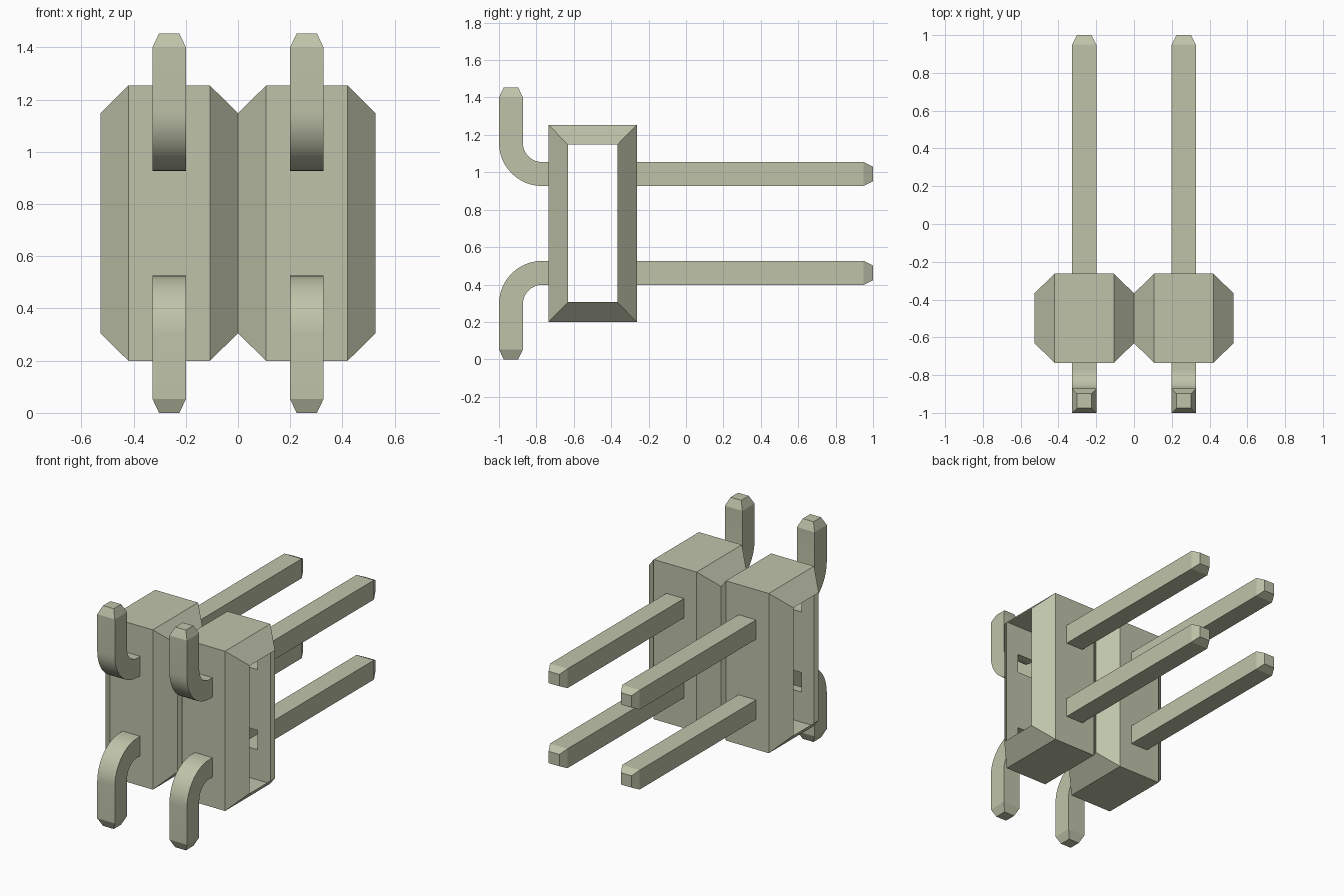
import bpy
import bmesh
import math
from mathutils import Vector

cube = bpy.data.objects.get("Cube")
if cube:
    bpy.data.objects.remove(cube, do_unlink=True)

mat = bpy.data.materials.new("pale_olive")
mat.use_nodes = True
colour = (0.52, 0.55, 0.40, 1.0)
mat.diffuse_color = colour
mat.node_tree.nodes["Principled BSDF"].inputs["Base Color"].default_value = colour

MID_Z = 0.7265       # height of the mirror plane between the two rows
ROW = 0.264          # row offset from the mirror plane
PIN_X = 0.2635       # pin offset from the centre
H = 0.064            # half thickness of a pin
TIP = 0.039          # half thickness at a pin's end
FRONT, BACK = -0.735, -0.263   # outer walls of the housing


def loft(bm, rings):
    """Join successive four-cornered rings with quads."""
    loops = [[bm.verts.new(p) for p in ring] for ring in rings]
    for a, b in zip(loops, loops[1:]):
        for i in range(4):
            j = (i + 1) % 4
            bm.faces.new((a[i], a[j], b[j], b[i]))
    return loops


def finish(bm, name, smooth=False):
    mesh = bpy.data.meshes.new(name)
    bm.to_mesh(mesh)
    bm.free()
    mesh.materials.append(mat)
    ob = bpy.data.objects.new(name, mesh)
    bpy.context.collection.objects.link(ob)
    if smooth:
        bpy.ops.object.select_all(action='DESELECT')
        ob.select_set(True)
        bpy.context.view_layer.objects.active = ob
        bpy.ops.object.shade_smooth_by_angle(angle=math.radians(20))
    return ob


# Housing: a hollow shell along x, narrowed at the ends and waist, open at both sides
def housing_ring(x, wide):
    c = (FRONT + BACK) / 2
    hy = (BACK - FRONT) / 2 if wide else 0.132
    hz = 0.527 if wide else 0.421
    return [(x, c + sy * hy, MID_Z + sz * hz)
            for sy, sz in ((-1, -1), (1, -1), (1, 1), (-1, 1))]


bm = bmesh.new()
stations = [(-0.527, False), (-0.42, True), (-0.107, True), (0, False),
            (0.107, True), (0.42, True), (0.527, False)]
loft(bm, [housing_ring(x, wide) for x, wide in stations])


# Openings in the front and back walls where the pins join
def wall_faces():
    return [f for f in bm.faces if abs(f.normal.y) > 0.99
            and 0.1 < abs(f.calc_center_median().x) < 0.43]


cuts = []
for s in (-1, 1):
    for e in (-H, H):
        cuts.append(((s * PIN_X + e, 0, 0), (1, 0, 0)))
        cuts.append(((0, 0, MID_Z + s * ROW + e), (0, 0, 1)))
for co, no in cuts:
    bm.normal_update()
    walls = wall_faces()
    geom = walls + list({e for f in walls for e in f.edges}) + \
        list({v for f in walls for v in f.verts})
    bmesh.ops.bisect_plane(bm, geom=geom, plane_co=co, plane_no=no, dist=1e-5)
bm.normal_update()
holes = []
for f in wall_faces():
    c = f.calc_center_median()
    if abs(abs(c.x) - PIN_X) < H and abs(abs(c.z - MID_Z) - ROW) < H:
        holes.append(f)
bmesh.ops.delete(bm, geom=holes, context='FACES')
finish(bm, "housing")


# Pins: a path of (y, height from mirror plane, direction angle, half thickness)
def pin(name, x, side, path):
    bm = bmesh.new()
    rings = []
    for y, dz, angle, h in path:
        ny, nz = -math.sin(angle), math.cos(angle)
        rings.append([Vector((x + a * h, y + b * h * ny, MID_Z + side * (dz + b * h * nz)))
                      for a, b in ((-1, -1), (1, -1), (1, 1), (-1, 1))])
    loops = loft(bm, rings)
    bm.faces.new(loops[-1])
    bmesh.ops.recalc_face_normals(bm, faces=bm.faces)
    finish(bm, name, smooth=True)


straight = [(BACK, ROW, 0, H), (0.95, ROW, 0, H), (1.0, ROW, 0, TIP)]

# Bent lead: straight out of the front wall, a quarter turn, then a tapered end
R = 0.167
bend_y = -1 + H + R
bent = [(FRONT, ROW, 0, H)]
for i in range(13):
    t = math.pi / 2 * i / 12
    bent.append((bend_y - R * math.sin(t), ROW + R - R * math.cos(t), -t, H))
bent += [(-1 + H, MID_Z - 0.053, -math.pi / 2, H), (-1 + H, MID_Z, -math.pi / 2, TIP)]

for x, x_name in ((-PIN_X, "right"), (PIN_X, "left")):
    for side, z_name in ((-1, "lower"), (1, "upper")):
        pin(f"{z_name}_{x_name}_pin", x, side, straight)
        pin(f"{z_name}_{x_name}_bent_lead", x, side, bent)
